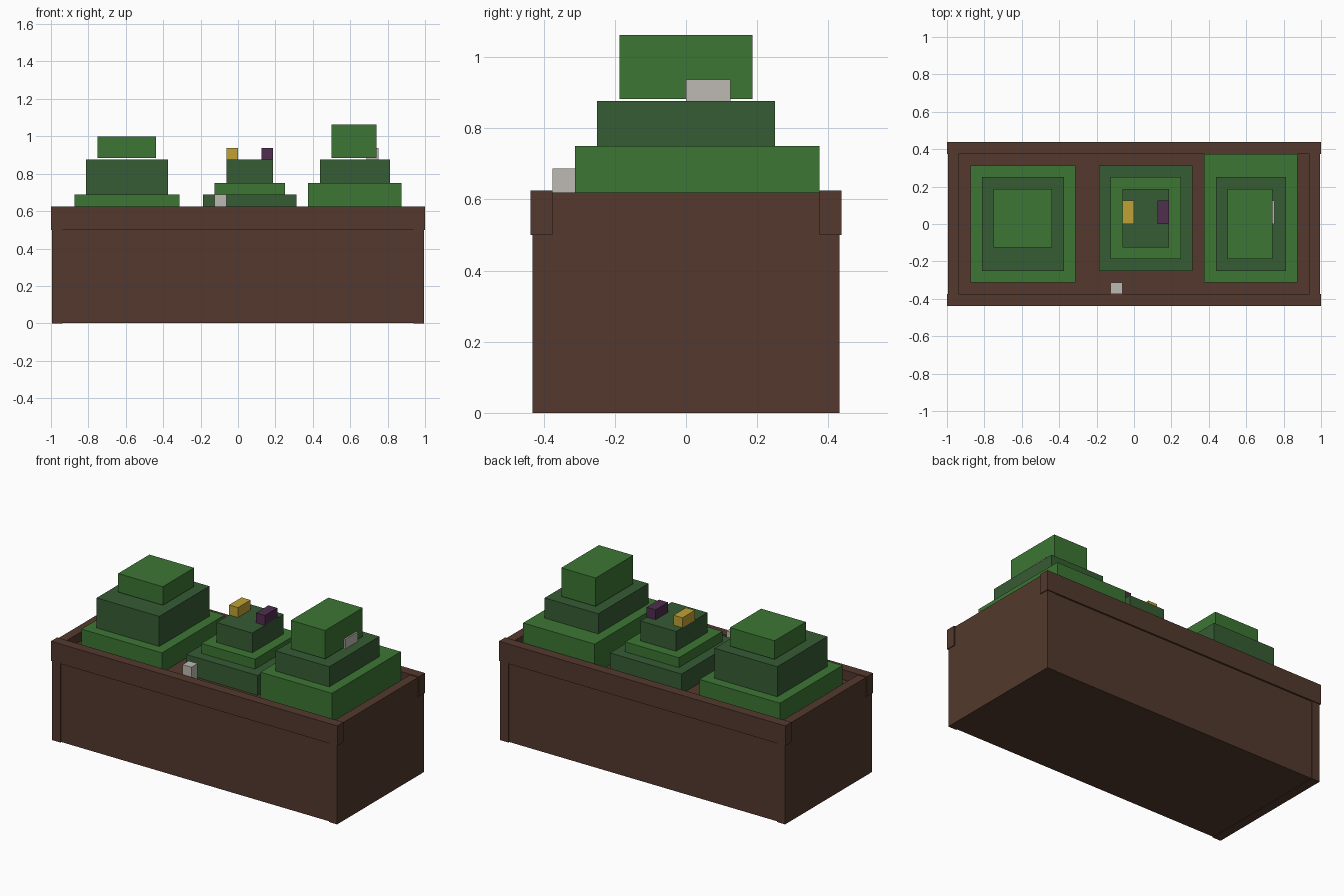
import bpy

if "Cube" in bpy.data.objects:
    bpy.data.objects.remove(bpy.data.objects["Cube"])


def material(name, r, g, b):
    def lin(c):
        c /= 255
        return c / 12.92 if c <= 0.04045 else ((c + 0.055) / 1.055) ** 2.4
    m = bpy.data.materials.new(name)
    m.diffuse_color = (lin(r), lin(g), lin(b), 1)
    m.use_nodes = True
    m.node_tree.nodes["Principled BSDF"].inputs["Base Color"].default_value = m.diffuse_color
    return m


WOOD = material("brown wood", 83, 57, 45)
LIGHT = material("light leaf green", 60, 118, 52)
DARK = material("dark leaf green", 54, 92, 52)
YELLOW = material("yellow flower", 193, 162, 52)
PURPLE = material("purple flower", 80, 46, 78)
GREY = material("pale grey flower", 190, 186, 180)


def box(name, mat, x0, x1, y0, y1, z0, z1):
    """Axis-aligned block given by its limits."""
    bpy.ops.mesh.primitive_cube_add(size=1)
    ob = bpy.context.object
    ob.name = name
    for v in ob.data.vertices:
        v.co = (x1 if v.co.x > 0 else x0,
                y1 if v.co.y > 0 else y0,
                z1 if v.co.z > 0 else z0)
    ob.data.materials.append(mat)
    return ob


def mirrored(x0, x1, axis):
    """Both copies of an interval either side of zero."""
    return (("a", x0, x1), ("b", -x1, -x0))


SOIL = 0.5625

# Planter: end walls, recessed long panels and overhanging rim boards
for side, a, b in mirrored(0.9375, 0.995, "x"):
    box("end_wall_" + side, WOOD, a, b, -0.432, 0.432, 0, 0.62)
for side, a, b in mirrored(0.375, 0.427, "y"):
    box("long_panel_" + side, WOOD, -0.9375, 0.9375, a, b, 0.002, 0.5)
for side, a, b in mirrored(0.375, 0.4375, "y"):
    box("rim_board_" + side, WOOD, -1, 1, a, b, 0.5, 0.625)
box("soil", WOOD, -0.9375, 0.9375, -0.375, 0.375, 0.002, SOIL)

# Stepped bushes: (material, x0, x1, y0, y1, z0, z1) per tier
bushes = {
    "left_bush": [
        (LIGHT, -0.875, -0.3125, -0.3125, 0.3125, SOIL, 0.6875),
        (DARK, -0.8125, -0.375, -0.25, 0.25, 0.6875, 0.877),
        (LIGHT, -0.75, -0.4375, -0.125, 0.1875, 0.883, 1.0)],
    "middle_bush": [
        (DARK, -0.1875, 0.3125, -0.25, 0.3125, SOIL, 0.6875),
        (LIGHT, -0.125, 0.25, -0.1875, 0.25, 0.6875, 0.75),
        (DARK, -0.0625, 0.1875, -0.125, 0.1875, 0.75, 0.875)],
    "right_bush": [
        (LIGHT, 0.375, 0.875, -0.3125, 0.375, SOIL, 0.75),
        (DARK, 0.4375, 0.8125, -0.25, 0.25, 0.75, 0.877),
        (LIGHT, 0.5, 0.74, -0.1875, 0.1875, 0.883, 1.0625)],
}
for name, tiers in bushes.items():
    for i, tier in enumerate(tiers):
        box(f"{name}_tier_{i + 1}", *tier)

# Small flowers
box("yellow_flower", YELLOW, -0.0625, 0, 0, 0.125, 0.875, 0.9375)
box("purple_flower", PURPLE, 0.125, 0.1875, 0, 0.125, 0.875, 0.9375)
box("grey_flower_front", GREY, -0.125, -0.0625, -0.375, -0.3125, SOIL, 0.6875)
box("grey_flower_right", GREY, 0.6875, 0.75, 0, 0.125, 0.877, 0.9375)
